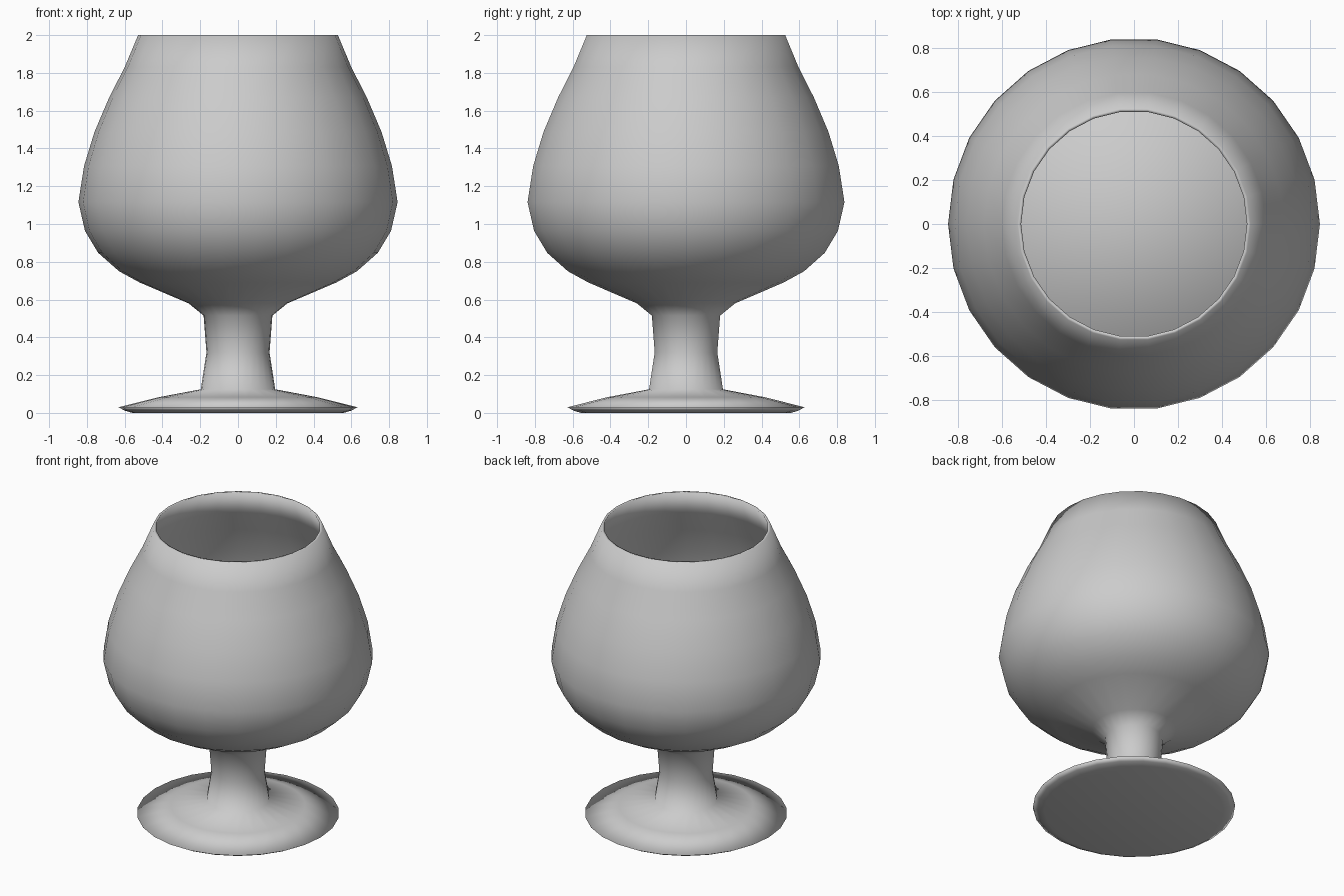
import bpy, bmesh
from math import cos, sin, tau

if "Cube" in bpy.data.objects:
    bpy.data.objects.remove(bpy.data.objects["Cube"])

SIDES = 26


def lathe(name, profile):
    """Revolve (radius, z) points around z; both open ends are capped."""
    bm = bmesh.new()
    rings = []
    for r, z in profile:
        rings.append([bm.verts.new((r * cos(tau * i / SIDES), r * sin(tau * i / SIDES), z))
                      for i in range(SIDES)])
    for a, b in zip(rings, rings[1:]):
        for i in range(SIDES):
            j = (i + 1) % SIDES
            bm.faces.new((a[i], a[j], b[j], b[i]))
    bm.faces.new(rings[0][::-1])
    bm.faces.new(rings[-1])
    bmesh.ops.recalc_face_normals(bm, faces=bm.faces)
    for f in bm.faces:
        f.smooth = True
    mesh = bpy.data.meshes.new(name)
    bm.to_mesh(mesh)
    bm.free()
    obj = bpy.data.objects.new(name, mesh)
    bpy.context.collection.objects.link(obj)
    return obj


# Foot and stem
foot_stem = [(0.56, 0.0), (0.60, 0.012), (0.632, 0.03), (0.42, 0.083),
             (0.197, 0.125), (0.167, 0.32), (0.182, 0.515)]
# Bowl outside
bowl = [(0.262, 0.58), (0.52, 0.69), (0.63, 0.75), (0.74, 0.847), (0.81, 0.963),
        (0.845, 1.116), (0.815, 1.307), (0.76, 1.487), (0.682, 1.67),
        (0.60, 1.83), (0.529, 2.0)]
# Bowl inside, a thin wall away from the outside
inside = [(r - 0.018, z + (0.02 if z < 1.0 else 0.0)) for r, z in bowl]
inside[-1] = (0.513, 2.0)
lathe("glass", foot_stem + bowl + inside[::-1])

# Drink filling the bowl up to a flat surface
drink = [(r - 0.004, z + 0.003) for r, z in inside if z < 1.4]
lathe("drink", drink + [(0.762, 1.41)])
